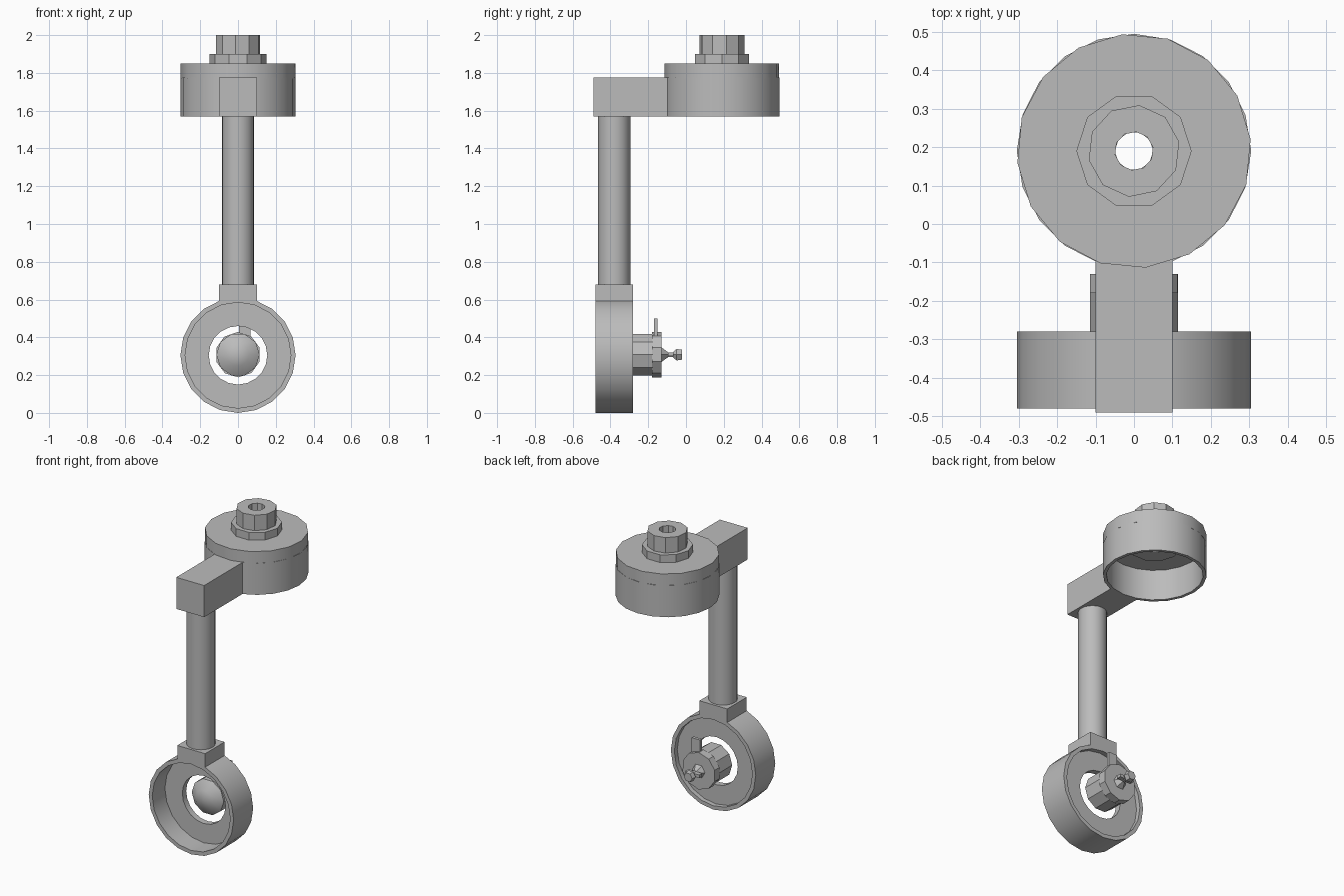
import bpy, bmesh, math
from mathutils import Matrix, Vector

cube = bpy.data.objects.get("Cube")
if cube:
    bpy.data.objects.remove(cube, do_unlink=True)

grey = bpy.data.materials.new("plain_grey")
grey.use_nodes = True
GREY = (0.5, 0.5, 0.5, 1)
grey.diffuse_color = GREY
grey.node_tree.nodes["Principled BSDF"].inputs["Base Color"].default_value = GREY

UP = Matrix.Identity(4)
BACK = Matrix.Rotation(-math.pi / 2, 4, "X")  # turns local +z to +y


def finish(name, bm, smooth=True):
    bmesh.ops.recalc_face_normals(bm, faces=bm.faces)
    mesh = bpy.data.meshes.new(name)
    bm.to_mesh(mesh)
    bm.free()
    mesh.materials.append(grey)
    obj = bpy.data.objects.new(name, mesh)
    bpy.context.collection.objects.link(obj)
    if smooth:
        bpy.ops.object.select_all(action="DESELECT")
        obj.select_set(True)
        bpy.context.view_layer.objects.active = obj
        bpy.ops.object.shade_smooth_by_angle(angle=math.radians(30))
    return obj


def lathe(name, profile, sides, origin, turn=UP, phase=0.0):
    """Spin a closed (radius, height) section into a ring or a solid."""
    bm = bmesh.new()
    rings = []
    for r, h in profile:
        ring = []
        for i in range(sides):
            a = math.tau * i / sides + phase
            ring.append(bm.verts.new((r * math.cos(a), r * math.sin(a), h)))
        rings.append(ring)
    for j, low in enumerate(rings):
        high = rings[(j + 1) % len(rings)]
        for i in range(sides):
            k = (i + 1) % sides
            bm.faces.new((low[i], low[k], high[k], high[i]))
    bmesh.ops.remove_doubles(bm, verts=bm.verts, dist=1e-5)
    bmesh.ops.transform(bm, matrix=Matrix.Translation(origin) @ turn, verts=bm.verts)
    return finish(name, bm)


def box(name, low, high):
    low, high = Vector(low), Vector(high)
    bm = bmesh.new()
    bmesh.ops.create_cube(bm, size=1, matrix=Matrix.Translation((low + high) / 2)
                          @ Matrix.Diagonal((high - low).to_4d()))
    return finish(name, bm, False)


# Upper drum: thin cup open below, thick lid, flange and hollow neck
drum = (0, 0.19, 0)
lathe("drum_wall", [(0.285, 1.57), (0.305, 1.57), (0.305, 1.775), (0.285, 1.775)], 20, drum)
lathe("drum_lid", [(0.05, 1.77), (0.305, 1.77), (0.305, 1.85), (0.05, 1.85)], 16, drum, phase=0.1)
lathe("neck_flange", [(0.05, 1.755), (0.15, 1.755), (0.15, 1.9), (0.05, 1.9)], 10, drum)
lathe("neck", [(0.05, 1.89), (0.12, 1.89), (0.12, 2.0), (0.05, 2.0)], 10, drum, phase=0.2)

# Arm, rod and collar
box("arm", (-0.1, -0.49, 1.57), (0.1, -0.095, 1.775))
lathe("rod", [(0, 0.67), (0.085, 0.67), (0.085, 1.58), (0, 1.58)], 20, (0, -0.38, 0))
box("collar", (-0.1, -0.48, 0.588), (0.1, -0.28, 0.68))

# Lower ring with a recessed, pierced web
hub = (0, 0, 0.305)
lathe("ring_wall", [(0.28, -0.48), (0.305, -0.48), (0.305, -0.28), (0.28, -0.28)], 20, hub, BACK)
lathe("ring_web", [(0.155, -0.35), (0.285, -0.35), (0.285, -0.31), (0.155, -0.31)], 20, hub, BACK)

# Plug floating in the web opening
plug = (0, 0, 0.308)
lathe("plug_body", [(0, -0.36), (0.06, -0.35), (0.115, -0.31), (0.115, -0.175), (0, -0.175)],
      10, plug, BACK)
lathe("plug_flange", [(0, -0.18), (0.12, -0.18), (0.12, -0.13), (0, -0.13)], 10, plug, BACK, 0.3)
lathe("plug_spindle", [(0, -0.14), (0.045, -0.13), (0.015, -0.095), (0.015, -0.07),
                       (0.035, -0.05), (0.03, -0.02), (0, -0.02)], 6, plug, BACK)

# Pointed tabs: a tall one above the flange, small wings on the spindle
for name, centre, size in (("flange_tab", (0.035, -0.16, 0.45), (0.06, 0.02, 0.1)),
                           ("spindle_wing", (0, -0.08, 0.31), (0.1, 0.03, 0.02))):
    c, s = Vector(centre), Vector(size) / 2
    box(name, c - s, c + s)
